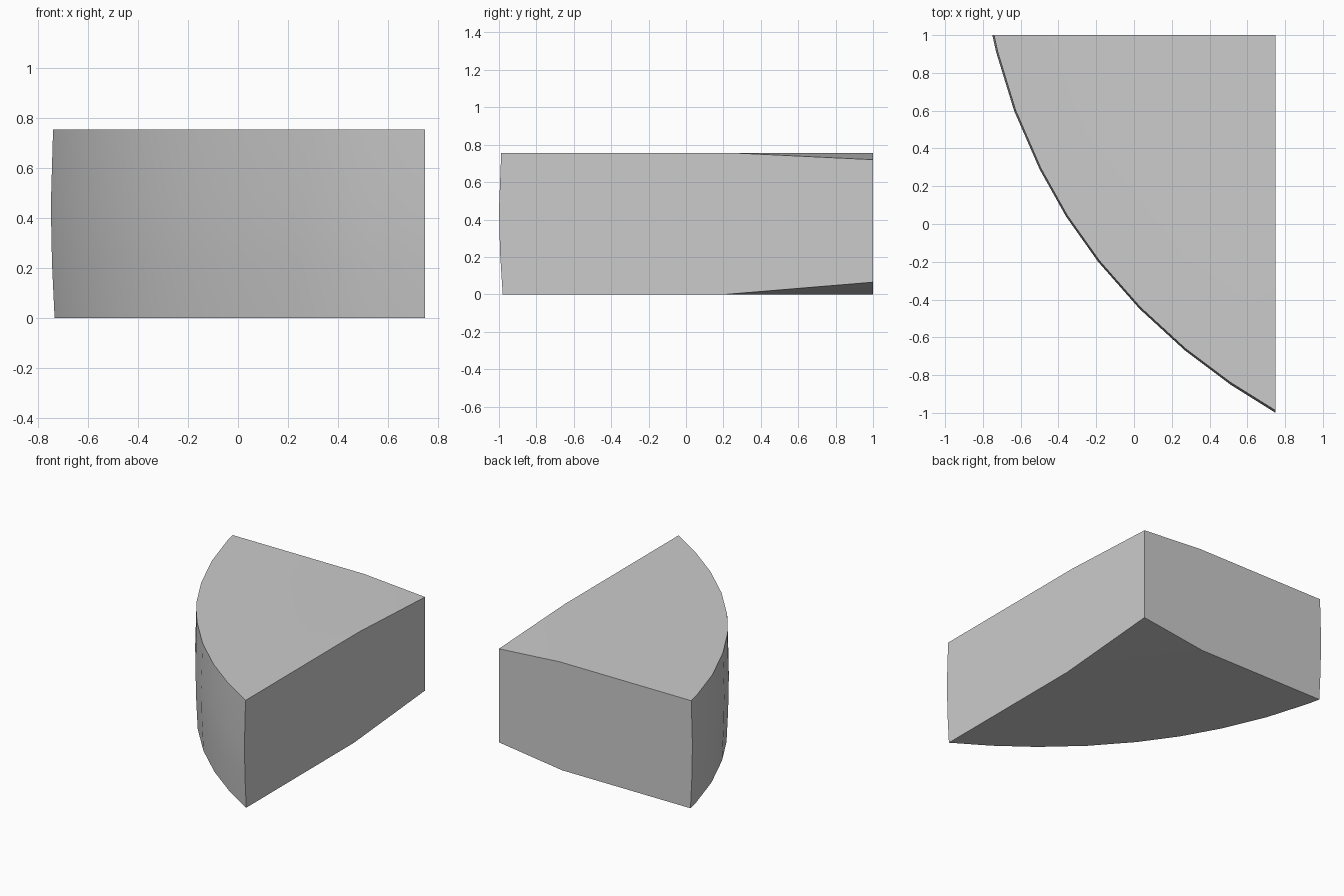
import bpy, bmesh
from mathutils import Vector

if "Cube" in bpy.data.objects:
    bpy.data.objects.remove(bpy.data.objects["Cube"])

# Curved outer edge in plan, running from the back corner to the front corner
ARC = [(-0.75, 1), (-0.73, 0.91), (-0.635, 0.6), (-0.5, 0.29), (-0.36, 0.04),
       (-0.19, -0.2), (0.03, -0.45), (0.27, -0.67), (0.51, -0.85), (0.75, -1)]
CORNER = Vector((0.75, 1, 0))

bm = bmesh.new()


def ring(z, scale):
    """Copy of the arc at height z, drawn in slightly towards the inner corner."""
    out = []
    for x, y in ARC:
        p = CORNER + (Vector((x, y, 0)) - CORNER) * scale
        out.append(bm.verts.new((p.x, p.y, z)))
    return out


# Slightly bulging curved wall
rings = [ring(0, 0.99), ring(0.22, 0.997), ring(0.45, 1.0), ring(0.755, 0.994)]
for low, high in zip(rings, rings[1:]):
    for i in range(len(ARC) - 1):
        bm.faces.new((low[i], low[i + 1], high[i + 1], high[i]))


def cap(outer, z, crease_x, crease_y, corner_z):
    """Flat face with a triangular facet sloping to the inner corner."""
    back = bm.verts.new((crease_x, 1, z))
    side = bm.verts.new((0.75, crease_y, z))
    tip = bm.verts.new((0.75, 1, corner_z))
    bm.faces.new(outer + [side, back])
    bm.faces.new((back, side, tip))
    return back, side, tip


# Bottom and top
b_back, b_side, b_tip = cap(rings[0], 0, 0.26, 0.215, 0.065)
t_back, t_side, t_tip = cap(rings[-1], 0.755, 0.28, 0.27, 0.72)

# Flat back and right walls
bm.faces.new([r[0] for r in rings] + [t_back, t_tip, b_tip, b_back])
bm.faces.new([r[-1] for r in rings] + [t_side, t_tip, b_tip, b_side])
bmesh.ops.recalc_face_normals(bm, faces=bm.faces)

mesh = bpy.data.meshes.new("wedge_block")
bm.to_mesh(mesh)
bm.free()
block = bpy.data.objects.new("wedge_block", mesh)
bpy.context.collection.objects.link(block)

# Smooth the curved wall only
bpy.context.view_layer.objects.active = block
block.select_set(True)
bpy.ops.object.shade_smooth_by_angle(angle=0.5)
